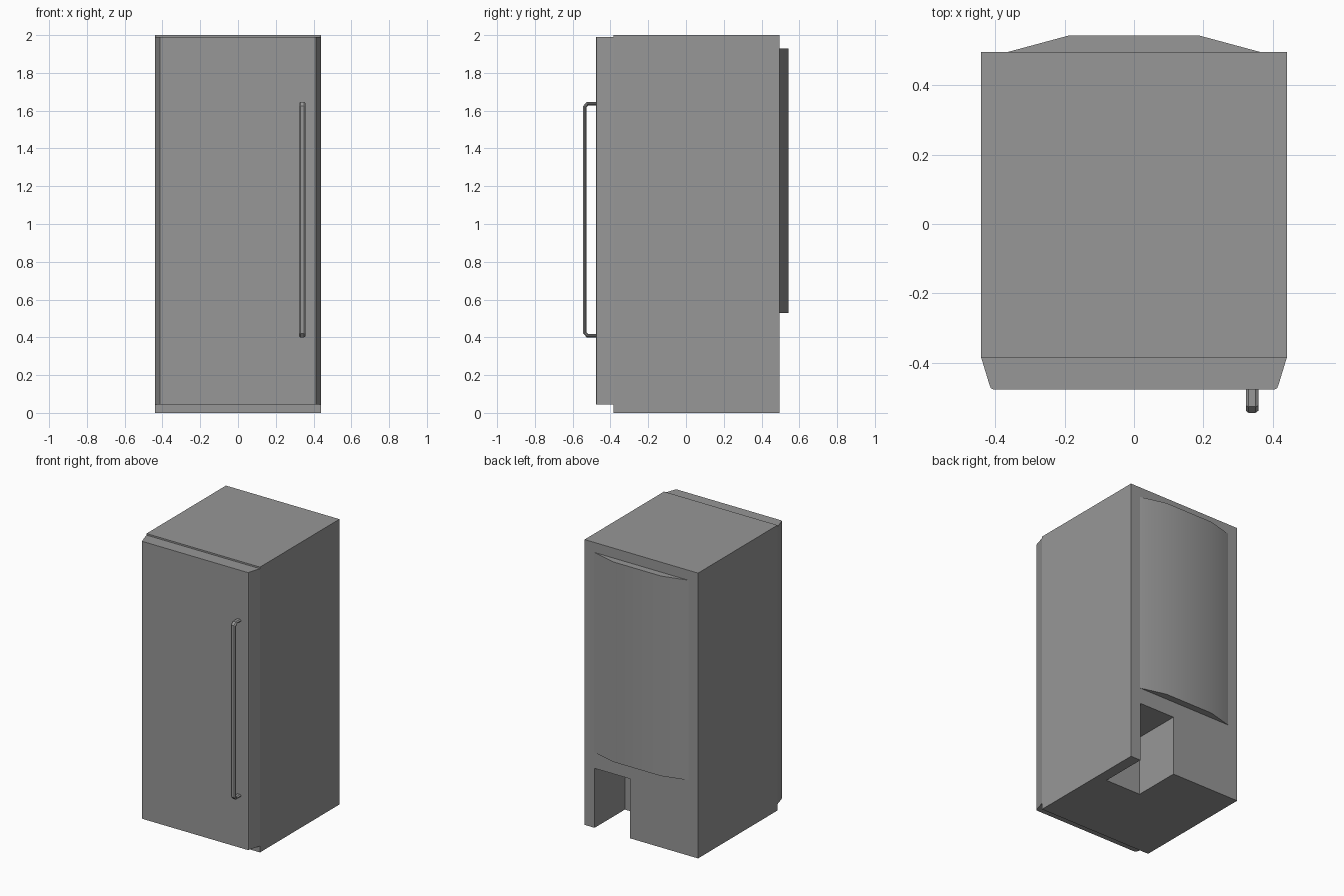
import bpy, bmesh, math
from mathutils import Vector

if "Cube" in bpy.data.objects:
    bpy.data.objects.remove(bpy.data.objects["Cube"])

# Mid-grey enamel shared by every part
grey = bpy.data.materials.new("grey_enamel")
grey.diffuse_color = (0.31, 0.31, 0.31, 1)
grey.use_nodes = True
grey.node_tree.nodes["Principled BSDF"].inputs["Base Color"].default_value = grey.diffuse_color


def finish(name, bm, smooth=None):
    bmesh.ops.recalc_face_normals(bm, faces=bm.faces)
    mesh = bpy.data.meshes.new(name)
    bm.to_mesh(mesh)
    bm.free()
    mesh.materials.append(grey)
    obj = bpy.data.objects.new(name, mesh)
    bpy.context.collection.objects.link(obj)
    if smooth:
        bpy.ops.object.select_all(action='DESELECT')
        obj.select_set(True)
        bpy.context.view_layer.objects.active = obj
        bpy.ops.object.shade_smooth_by_angle(angle=math.radians(smooth))
    return obj


def prism(name, outline, z0, z1, smooth=None):
    """Extrude an (x, y) outline from z0 up to z1."""
    bm = bmesh.new()
    face = bm.faces.new([bm.verts.new((x, y, z0)) for x, y in outline])
    ext = bmesh.ops.extrude_face_region(bm, geom=[face])
    verts = [g for g in ext["geom"] if isinstance(g, bmesh.types.BMVert)]
    bmesh.ops.translate(bm, verts=verts, vec=(0, 0, z1 - z0))
    return finish(name, bm, smooth)


def mirrored(half):
    """Complete a right-hand half outline across x = 0."""
    return half + [(-x, y) for x, y in reversed(half)]


def rect(x0, x1, y0, y1):
    return [(x0, y0), (x1, y0), (x1, y1), (x0, y1)]


W, BACK, FRONT = 0.44, 0.495, -0.385

# Cabinet with the compressor recess cut out of the lower back
cabinet = prism("cabinet", rect(-W, W, FRONT, BACK), 0, 2)
cutter = prism("recess_cutter", rect(0.088, 0.362, BACK - 0.335, BACK + 0.1), -0.1, 0.417)
cutter.hide_render = True
cutter.hide_viewport = True
cut = cabinet.modifiers.new("recess", 'BOOLEAN')
cut.operation = 'DIFFERENCE'
cut.solver = 'EXACT'
cut.object = cutter

# Door with tapered sides and softened front corners
prism("door", mirrored([(W, FRONT), (0.416, -0.464), (0.412, -0.473), (0.403, -0.477)]),
      0.044, 1.989)

# Bowed panel on the back
prism("back_panel", mirrored([(0.365, BACK), (0.187, 0.543)]), 0.528, 1.93, smooth=40)

# Handle: flat eight-sided bar swept along a bracket path, mitred at the bends
HX, ZMID = 0.34, 1.023
top = [(-0.475, 1.637), (-0.522, 1.637), (-0.535, 1.622)]
path = [Vector(p) for p in top + [(y, 2 * ZMID - z) for y, z in reversed(top)]]
section = [(0.018, 0.003), (0.010, 0.009), (-0.010, 0.009), (-0.018, 0.003)]
section += [(-u, -n) for u, n in section]
bm = bmesh.new()
rings = []
for i, p in enumerate(path):
    a = (p - path[i - 1]).normalized() if i else (path[1] - p).normalized()
    b = (path[i + 1] - p).normalized() if i < len(path) - 1 else a
    tangent = (a + b).normalized()
    normal = Vector((-tangent.y, tangent.x)) / tangent.dot(a)
    rings.append([bm.verts.new((HX + u, p.x + normal.x * n, p.y + normal.y * n))
                  for u, n in section])
for r, s in zip(rings, rings[1:]):
    for k in range(8):
        j = (k + 1) % 8
        bm.faces.new((r[k], r[j], s[j], s[k]))
bm.faces.new(rings[0])
bm.faces.new(rings[-1])
finish("handle", bm)
